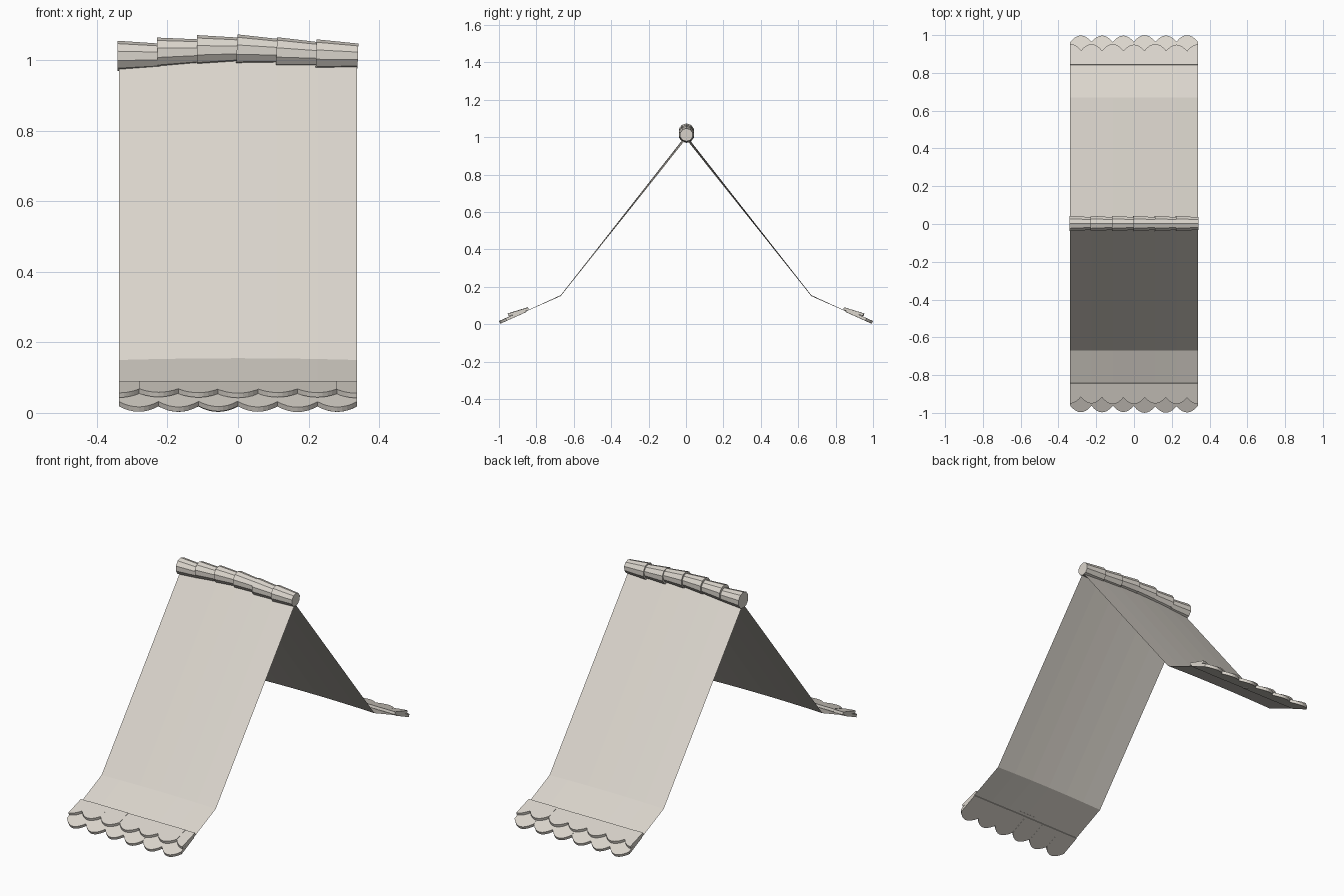
import bpy, bmesh, math, random
from mathutils import Vector, Matrix

random.seed(4)
cube = bpy.data.objects.get("Cube")
if cube:
    bpy.data.objects.remove(cube)

clay = bpy.data.materials.new("pale_clay")
clay.use_nodes = True
COLOUR = (0.71, 0.67, 0.61, 1)
clay.diffuse_color = COLOUR
clay.node_tree.nodes["Principled BSDF"].inputs["Base Color"].default_value = COLOUR

HALF = 0.3375          # half width of the roof
TILE = HALF / 3        # width of one tile


def finish(name, bm, recalc=True):
    if recalc:
        bmesh.ops.recalc_face_normals(bm, faces=bm.faces)
    mesh = bpy.data.meshes.new(name)
    bm.to_mesh(mesh)
    bm.free()
    mesh.materials.append(clay)
    obj = bpy.data.objects.new(name, mesh)
    bpy.context.collection.objects.link(obj)
    return obj


def roof_sheet(name, side):
    """Thin sheet with a kick at the eaves and a slight bow along the ridge."""
    bm = bmesh.new()
    profile = [(0, 0.99, 0.02), (0.67, 0.15, 0.005), (0.96, 0.022, 0)]
    columns = 6
    rows = []
    for y, z, bow in profile:
        row = []
        for i in range(columns + 1):
            x = -HALF + i * TILE
            lift = bow * (1 - (x / HALF) ** 2)
            row.append(bm.verts.new((x, side * y, z + lift)))
        rows.append(row)
    for a, b in zip(rows, rows[1:]):
        for i in range(columns):
            quad = [a[i], b[i], b[i + 1], a[i + 1]]
            bm.faces.new(quad if side < 0 else quad[::-1])
    finish(name, bm, recalc=False)


def tile_row(name, side, centres, tip, back, tip_z, back_z, thick):
    """Row of slabs with rounded lower edges, cut off at the roof's sides."""
    bm = bmesh.new()
    slope = (back_z - tip_z) / (tip - back)
    normal = Vector((0, side * slope, 1)).normalized()
    for cx in centres:
        x0, x1 = max(cx - TILE / 2, -HALF), min(cx + TILE / 2, HALF)
        shift = random.uniform(-0.003, 0.002)
        lift = random.uniform(-0.001, 0.001)
        outline = [(x1, back), (x0, back)]
        steps = 8
        for i in range(steps + 1):
            x = x0 + (x1 - x0) * i / steps
            u = (x - cx) / (TILE / 2)
            outline.append((x, tip + shift - 0.034 * u * u))
        top = [Vector((x, side * y, tip_z + (tip - y) * slope + lift)) for x, y in outline]
        upper = [bm.verts.new(p) for p in top]
        lower = [bm.verts.new(p - normal * thick) for p in top]
        bm.faces.new(upper)
        bm.faces.new(lower[::-1])
        for i in range(len(upper)):
            j = (i + 1) % len(upper)
            bm.faces.new((upper[i], lower[i], lower[j], upper[j]))
    finish(name, bm)


for label, side in (("front", -1), ("back", 1)):
    roof_sheet(label + "_roof_sheet", side)
    full = [-HALF + TILE * (i + 0.5) for i in range(6)]
    staggered = [-HALF + TILE * i for i in range(7)]
    tile_row(label + "_lower_tiles", side, full, 0.998, 0.86, 0.017, 0.079, 0.015)
    tile_row(label + "_upper_tiles", side, staggered, 0.952, 0.845, 0.057, 0.09, 0.014)

# Overlapping tapered ridge caps that follow the bowed ridge
heights = [1.012, 1.021, 1.028, 1.03, 1.022, 1.016]
ends = [1.012, 1.024, 1.029, 1.025, 1.016, 1.012]
for i, (z0, z1) in enumerate(zip(heights, ends)):
    start = Vector((-0.341 + i * 0.1125, 0.003, z0))
    end = Vector((-0.341 + (i + 1) * 0.1125 + 0.006, 0.002, z1))
    axis = end - start
    bm = bmesh.new()
    bmesh.ops.create_cone(bm, cap_ends=True, segments=10, radius1=0.043,
                          radius2=0.035, depth=axis.length)
    # Lay the cone along x with a corner pointing up
    lay = Matrix.Rotation(math.pi / 2, 4, 'Y')
    tilt = Matrix.Rotation(-math.atan2(axis.z, axis.x), 4, 'Y')
    spin = Matrix.Rotation(math.pi / 2, 4, 'Z')
    top_x = max(abs(v.co.x) / v.co.xy.length for v in bm.verts)
    turn = Matrix.Identity(4) if top_x > 0.999 else spin
    bm.transform(Matrix.Translation((start + end) / 2) @ tilt @ lay @ turn)
    finish("ridge_cap_%d" % (i + 1), bm)
